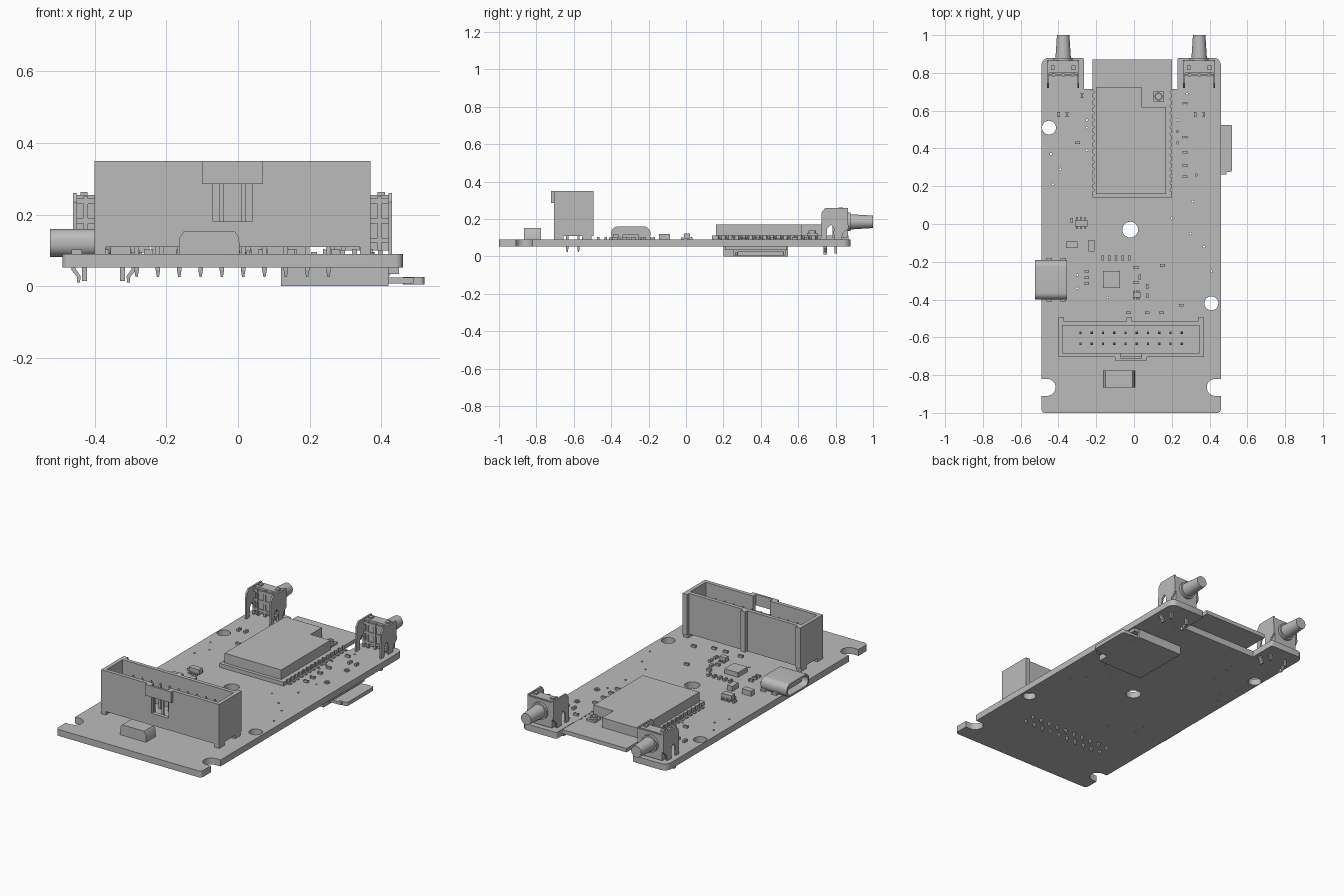
import bpy, bmesh, math
from mathutils import Matrix

cube = bpy.data.objects.get("Cube")
if cube:
    bpy.data.objects.remove(cube)

GREY = (0.5, 0.5, 0.5, 1)
grey = bpy.data.materials.new("plain grey")
grey.use_nodes = True
grey.diffuse_color = GREY
grey.node_tree.nodes["Principled BSDF"].inputs["Base Color"].default_value = GREY

LOW, TOP = 0.052, 0.09    # faces of the board


def finish(name, bm):
    bmesh.ops.recalc_face_normals(bm, faces=bm.faces)
    for f in bm.faces:
        f.smooth = True
    me = bpy.data.meshes.new(name)
    bm.to_mesh(me)
    bm.free()
    me.set_sharp_from_angle(angle=math.radians(35))
    me.materials.append(grey)
    ob = bpy.data.objects.new(name, me)
    bpy.context.collection.objects.link(ob)
    return ob


def boxes(name, items):
    """One object from boxes given as x0, x1, y0, y1, z0, z1."""
    bm = bmesh.new()
    for x0, x1, y0, y1, z0, z1 in items:
        m = Matrix.Translation(((x0 + x1) / 2, (y0 + y1) / 2, (z0 + z1) / 2))
        bmesh.ops.create_cube(bm, size=1, matrix=m @ Matrix.Diagonal((x1 - x0, y1 - y0, z1 - z0, 1)))
    return finish(name, bm)


def block(cx, cy, w, d, h, z=TOP):
    return (cx - w / 2, cx + w / 2, cy - d / 2, cy + d / 2, z, z + h)


def arc(cx, cy, r, a0, a1, n=8):
    angles = [math.radians(a0 + (a1 - a0) * i / n) for i in range(n + 1)]
    return [(cx + r * math.cos(a), cy + r * math.sin(a)) for a in angles]


def circle(cx, cy, r, n=24):
    return arc(cx, cy, r, 0, 360, n)[:-1]


def rounded(x0, x1, y0, y1, r):
    return (arc(x0 + r, y0 + r, r, 180, 270) + arc(x1 - r, y0 + r, r, 270, 360)
            + arc(x1 - r, y1 - r, r, 0, 90) + arc(x0 + r, y1 - r, r, 90, 180))


def extrude(name, loops, a, b, axis="z"):
    """Outline with optional holes, filled and extruded from a to b."""
    cu = bpy.data.curves.new(name + "_outline", "CURVE")
    cu.dimensions, cu.fill_mode, cu.extrude = "2D", "BOTH", (b - a) / 2
    for loop in loops:
        sp = cu.splines.new("POLY")
        sp.points.add(len(loop) - 1)
        for p, (u, v) in zip(sp.points, loop):
            p.co = (u, v, 0, 1)
        sp.use_cyclic_u = True
    tmp = bpy.data.objects.new("outline", cu)
    bpy.context.collection.objects.link(tmp)
    deps = bpy.context.evaluated_depsgraph_get()
    me = bpy.data.meshes.new_from_object(tmp.evaluated_get(deps))
    bm = bmesh.new()
    bm.from_mesh(me)
    bpy.data.objects.remove(tmp)
    bpy.data.curves.remove(cu)
    bpy.data.meshes.remove(me)
    for vert in bm.verts:
        u, v, w = vert.co
        w += (a + b) / 2
        vert.co = {"x": (w, u, v), "y": (u, w, v), "z": (u, v, w)}[axis]
    bmesh.ops.remove_doubles(bm, verts=bm.verts, dist=1e-5)
    return finish(name, bm)


def cone(name, x, y0, y1, z, r0, r1):
    bm = bmesh.new()
    m = Matrix.Translation((x, (y0 + y1) / 2, z)) @ Matrix.Rotation(-math.pi / 2, 4, "X")
    bmesh.ops.create_cone(bm, cap_ends=True, segments=32, radius1=r0, radius2=r1, depth=y1 - y0, matrix=m)
    return finish(name, bm)


# Board with edge slots, mounting holes and vias
outline = (arc(-.47, -.98, .02, 180, 270) + arc(.44, -.98, .02, 270, 360)
           + [(.46, -.91)] + arc(.43, -.865, .045, 270, 90, 14) + [(.46, -.82)]
           + arc(.42, .84, .04, 0, 90) + arc(.24, .87, .01, 90, 180, 3)
           + [(.23, .715), (-.265, .715)] + arc(-.275, .87, .01, 0, 90, 3)
           + arc(-.45, .84, .04, 90, 180)
           + [(-.49, -.82)] + arc(-.46, -.865, .045, 90, -90, 14) + [(-.49, -.91)])
vias = [(-.44, .37), (-.39, .29), (-.25, .55), (-.25, .51), (-.25, .39), (-.43, .21),
        (.2, .03), (.31, .12), (.37, -.12), (.3, -.05), (.23, .55), (.23, .49), (.23, .43),
        (.41, -.25), (.33, .26), (-.3, -.27), (-.3, -.34), (-.14, -.39), (.28, .69)]
holes = [circle(-.45, .51, .037), circle(-.02, -.03, .042), circle(.41, -.42, .037)]
extrude("board", [outline] + holes + [circle(x, y, .006, 8) for x, y in vias], LOW, TOP)

# Radio module with notched edges, stepped shield and antenna socket
PITCH, COUNT = .037, 15
rows = [.18 + PITCH * i for i in range(COUNT)]
right = [p for y in rows for p in arc(.2, y, .009, 270, 90, 4)]
left = [p for y in reversed(rows) for p in arc(-.22, y, .009, 90, -90, 4)]
extrude("module_board", [[(-.22, .14), (.2, .14)] + right + [(.2, .87), (-.22, .87)] + left], TOP, .113)
extrude("module_shield", [[(-.2, .16), (.17, .16), (.17, .62), (.04, .62), (.04, .725), (-.2, .725)]], .113, .17)
boxes("antenna_socket_base", [block(.13, .675, .055, .055, .012, .113)])
extrude("antenna_socket_ring", [circle(.13, .675, .021), circle(.13, .675, .014)], .12, .138)
boxes("module_pads", [block(s + side * .012, y, .016, .016, .006) for y in rows for s, side in ((.2, 1), (-.22, -1))])

# Shrouded pin header
X0, X1, BACK, FRONT, RIM = -.4, .37, -.515, -.705, .35
FLOOR, WALL = .11, .022
boxes("header_shroud", [
    (X0, X1, FRONT, BACK, FLOOR, .15),
    (X0, X1, BACK - WALL, BACK, FLOOR, RIM),
    (X0, X0 + WALL, FRONT, BACK, FLOOR, RIM),
    (X1 - WALL, X1, FRONT, BACK, FLOOR, RIM),
    (X0, -.07, FRONT, FRONT + WALL, FLOOR, RIM),
    (.04, X1, FRONT, FRONT + WALL, FLOOR, RIM),
    (-.07, .04, FRONT, FRONT + WALL, FLOOR, .18)])
boxes("header_key", [
    (-.1, .07, FRONT - .018, FRONT - .006, .285, RIM),
    (-.1, -.07, FRONT - .008, FRONT + .004, .285, RIM),
    (.04, .07, FRONT - .008, FRONT + .004, .285, RIM)])
boxes("header_ribs", [(x, x + .03, BACK - .002, -.495, FLOOR, RIM) for x in (X0, -.04, X1 - .03)])
boxes("header_feet", [(x, x + .03, y, y + .05, TOP, FLOOR) for x in (X0, X1 - .03) for y in (FRONT, BACK - .04)])
bm = bmesh.new()
for i in range(10):
    for y in (-.575, -.635):
        x = -.283 + .0595 * i
        for z0, z1, r0, r1 in ((.045, .285, .009, .009), (.285, .3, .009, .004), (.025, .045, .004, .009)):
            m = Matrix.Translation((x, y, (z0 + z1) / 2)) @ Matrix.Rotation(math.pi / 4, 4, "Z")
            bmesh.ops.create_cone(bm, cap_ends=True, segments=4, radius1=r0, radius2=r1, depth=z1 - z0, matrix=m)
finish("header_pins", bm)

# Front crystal can
can = extrude("crystal_can", [[(-.165, TOP), (.005, TOP), (.003, .135), (-.008, .152), (-.152, .152), (-.163, .135)]],
              -.865, -.775, "y")

# Side socket, open to the right
extrude("port_shell", [rounded(-.4, -.19, .082, .16, .036), rounded(-.39, -.2, .092, .15, .027)], -.525, -.37, "x")
extrude("port_back", [rounded(-.4, -.19, .082, .16, .036)], -.372, -.355, "x")
boxes("port_tongue", [(-.505, -.37, -.36, -.23, .114, .128)])
boxes("port_tabs", [block(x, y, .03, .022, .012) for x in (-.45, -.375) for y in (-.4, -.19)])

# Card holder and card under the board
boxes("card_holder", [
    (.12, .42, .2, .545, 0, .006), (.12, .14, .2, .545, 0, LOW),
    (.12, .42, .2, .255, 0, LOW), (.12, .42, .53, .545, 0, LOW),
    (.13, .45, .21, .54, .034, LOW)])
boxes("card_body", [(.14, .49, .262, .525, .008, .024)])
extrude("card_lip", [rounded(.46, .52, .275, .525, .012)], .004, .026)

# Right-angle push switches at the back corners
cheek = [(.72, TOP), (.725, .235), (.745, .26), (.865, .26), (.868, .15), (.84, .125), (.83, TOP),
         (.79, TOP), (.79, .15), (.775, .17), (.755, .15), (.75, TOP)]
for side, c in (("right", -.375), ("left", .345)):
    boxes(side + "_switch_body", [
        (c - .075, c + .075, .805, .865, .1, .25),
        (c - .055, c + .055, .79, .81, .12, .23),
        (c - .08, c + .08, .8, .86, .235, .255),
        (c - .065, c - .045, .815, .84, .25, .263),
        (c + .045, c + .065, .815, .84, .25, .263)])
    boxes(side + "_switch_frame", [(c - .08, c + .08, .785, .795, z, z + .015) for z in (.12, .175, .23)]
          + [(x - .006, x + .006, .782, .796, .1, .25) for x in (c - .05, c, c + .05)])
    cone(side + "_switch_collar", c, .86, .88, .185, .05, .05)
    cone(side + "_switch_plunger", c, .875, 1, .185, .041, .033)
    for s, end in ((-1, "outer"), (1, "inner")):
        x = c + s * .08
        extrude(f"{side}_switch_cheek_{end}", [cheek], x - .005, x + .005, "x")
        bent = [(.078, TOP), (.09, TOP), (.09, .045), (.074, .025), (.074, .01), (.066, .01), (.064, .028), (.078, .048)]
        extrude(f"{side}_switch_bent_leg_{end}", [[(c + s * u, v) for u, v in bent]], .735, .755, "y")
        boxes(f"{side}_switch_pin_{end}", [block(c + s * .053, .8, .014, .012, .085, .015)])

# Larger chips with leads
boxes("main_chip", [block(-.12, -.295, .09, .09, .028)])
boxes("inductors", [block(-.33, -.11, .06, .033, .03), block(-.225, -.115, .033, .06, .03)])
boxes("driver_chip", [block(-.28, .005, .066, .034, .03, .094)])
boxes("driver_leads", [block(-.28 + dx, .005 + dy, .01, .016, .012)
                       for dx in (-.022, 0, .022) for dy in (-.023, .023)])
boxes("regulator_chip", [block(.015, -.375, .04, .028, .026, .094)])
boxes("regulator_leads", [block(.015 + dx, -.375 + dy, .008, .012, .01)
                          for dx in (-.013, 0, .013) for dy in (-.018, .018)])

# Small two-ended parts, lying along x or standing along y
flat = [(.27, .64), (.27, .46), (.27, .38), (.27, .31), (.27, .25), (-.3, .43), (-.25, -.25), (-.25, -.285),
        (-.25, -.315), (.15, -.22), (.25, -.43), (.07, -.47), (.145, -.47), (-.03, -.47), (.01, -.23), (.01, -.31)]
upright = [(.325, .58), (.37, .58), (-.275, .68), (-.4, .58), (-.355, .58), (-.165, -.18), (-.13, -.18),
           (-.095, -.18), (-.06, -.18), (-.025, -.18), (.03, -.28), (.07, -.38), (.07, -.33), (-.33, .02)]
parts = []
for spots, (w, d) in ((flat, (1, 0)), (upright, (0, 1))):
    for x, y in spots:
        parts.append(block(x, y, .012 + .01 * w, .012 + .01 * d, .012))
        parts += [block(x + s * .01 * w, y + s * .01 * d, .014 - .008 * w, .014 - .008 * d, .014) for s in (-1, 1)]
boxes("small_parts", parts)
for i, y in enumerate((.495, .31)):
    extrude(f"test_ring_{i + 1}", [circle(.365, y, .016), circle(.365, y, .008)], TOP, .096)
